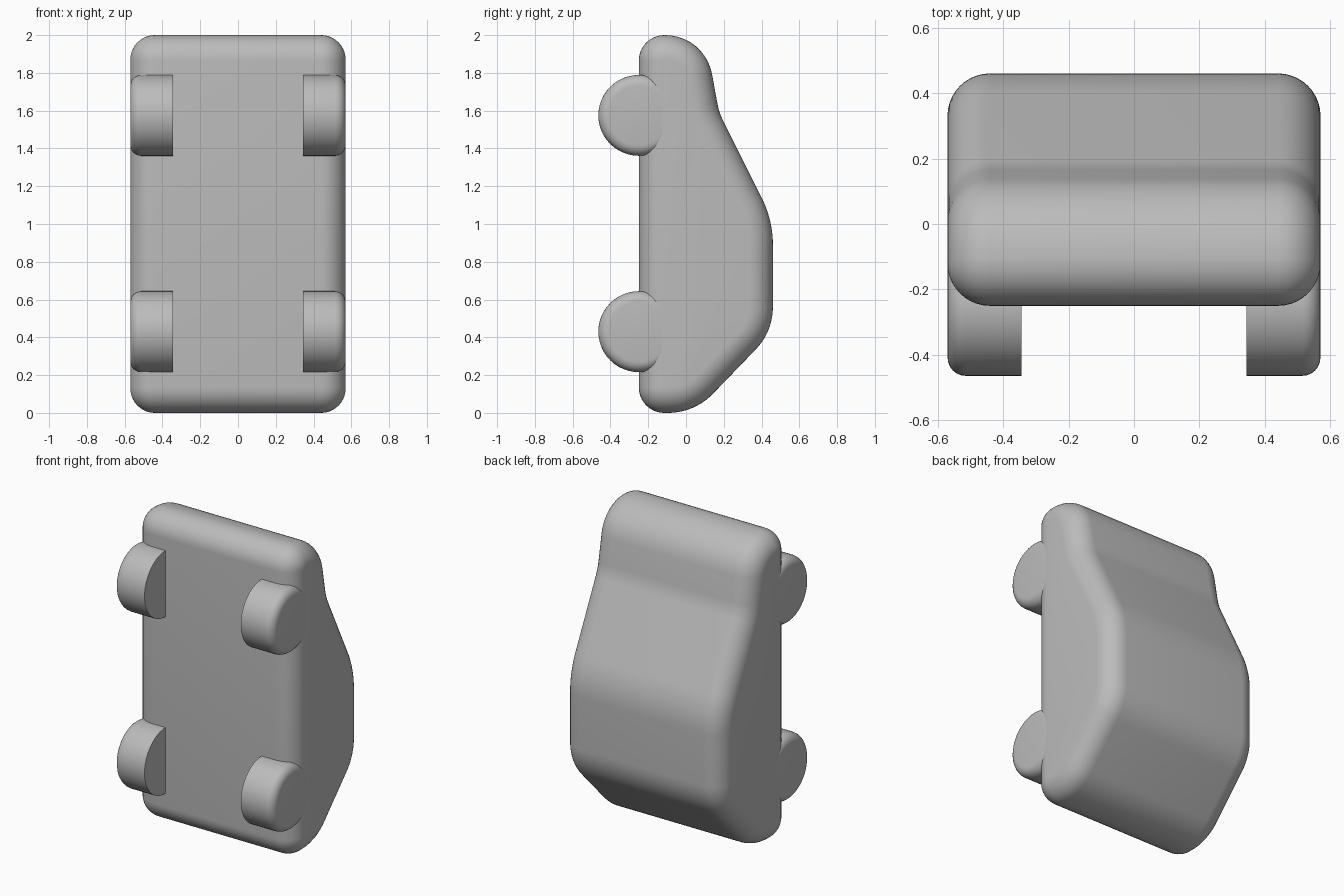
import bpy, bmesh
from math import sin, cos, pi, radians
from mathutils import Vector, Matrix

if "Cube" in bpy.data.objects:
    bpy.data.objects.remove(bpy.data.objects["Cube"])

grey = bpy.data.materials.new("plain_grey")
grey.use_nodes = True
grey.diffuse_color = (0.5, 0.5, 0.5, 1)
grey.node_tree.nodes["Principled BSDF"].inputs["Base Color"].default_value = (0.5, 0.5, 0.5, 1)


def finish(name, bm):
    bmesh.ops.recalc_face_normals(bm, faces=bm.faces)
    mesh = bpy.data.meshes.new(name)
    bm.to_mesh(mesh)
    bm.free()
    mesh.materials.append(grey)
    obj = bpy.data.objects.new(name, mesh)
    bpy.context.collection.objects.link(obj)
    bpy.ops.object.select_all(action='DESELECT')
    obj.select_set(True)
    bpy.context.view_layer.objects.active = obj
    bpy.ops.object.shade_smooth_by_angle(angle=radians(35))
    return obj


def rounded_profile(corners, steps=10):
    """Fillet each (y, z, tangent length) corner; return points with outward normals."""
    result = []
    for i, (y, z, t) in enumerate(corners):
        p = Vector((y, z))
        before = (p - Vector(corners[i - 1][:2])).normalized()
        after = (Vector(corners[(i + 1) % len(corners)][:2]) - p).normalized()
        n0, n1 = Vector((before.y, -before.x)), Vector((after.y, -after.x))
        turn = -n0.angle_signed(n1)
        radius = t / abs(sin(turn / 2) / cos(turn / 2)) * (1 if turn > 0 else -1)
        centre = p - before * t - n0 * radius
        for s in range(steps + 1):
            n = Matrix.Rotation(turn * s / steps, 2) @ n0
            result.append((centre + n * radius, n))
    return result


# Car body: side outline lofted across the width with rounded side edges
outline = rounded_profile([
    (-0.25, 0, 0.135), (0.045, 0, 0.14), (0.46, 0.43, 0.13), (0.46, 1.02, 0.13),
    (0.175, 1.59, 0.05), (0.10, 2, 0.21), (-0.25, 2, 0.135)])
half_width, edge, steps = 0.57, 0.13, 10
sections = []
for k in range(steps + 1):
    a = pi / 2 * k / steps
    sections.append((half_width - edge * (1 - cos(a)), edge * (1 - sin(a))))
sections += [(-x, inset) for x, inset in reversed(sections)]
bm = bmesh.new()
rings = []
for x, inset in sections:
    points = [p - n * inset for p, n in outline]
    rings.append([bm.verts.new((x, p.x, p.y)) for p in points])
for a, b in zip(rings, rings[1:]):
    for i in range(len(a)):
        bm.faces.new((a[i - 1], a[i], b[i], b[i - 1]))
bm.faces.new(rings[0])
bm.faces.new(rings[-1])
finish("car_body", bm)

# Wheels: cylinders with a rounded outer rim
for side, side_name in ((1, "left"), (-1, "right")):
    for z, end_name in ((0.43, "lower"), (1.575, "upper")):
        bm = bmesh.new()
        bmesh.ops.create_cone(bm, cap_ends=True, segments=48, radius1=0.214,
                              radius2=0.214, depth=0.225)
        rim = [e for e in bm.edges if all(v.co.z > 0 for v in e.verts)]
        bmesh.ops.bevel(bm, geom=rim, offset=0.055, segments=6, profile=0.5,
                        affect='EDGES')
        bm.transform(Matrix.Translation((side * 0.457, -0.25, z))
                     @ Matrix.Rotation(side * pi / 2, 4, 'Y'))
        finish(f"{end_name}_{side_name}_wheel", bm)
